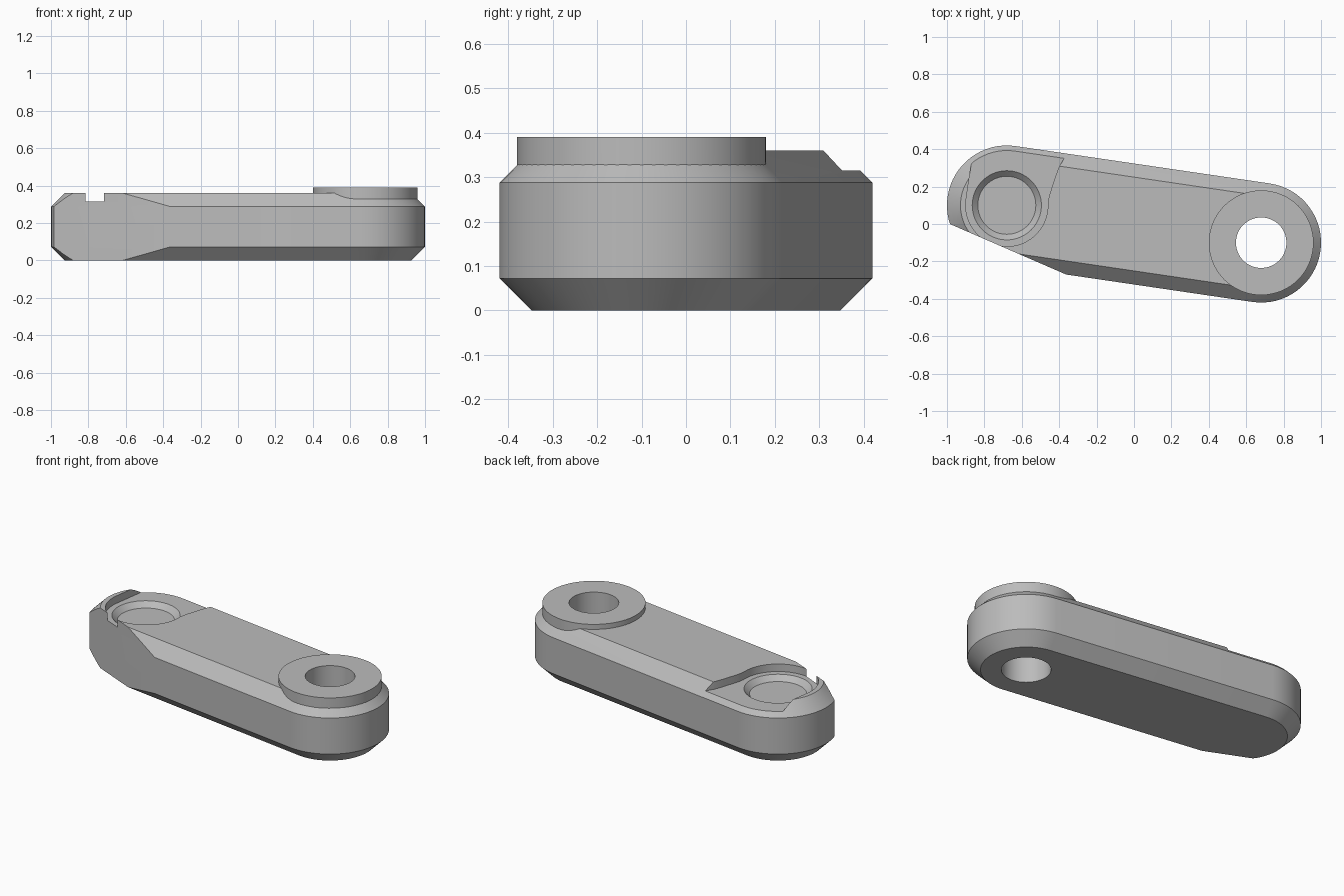
import bpy, bmesh, math
from mathutils import Vector

old = bpy.data.objects.get("Cube")
if old:
    bpy.data.objects.remove(old, do_unlink=True)

A, B = Vector((-0.68, 0.10)), Vector((0.68, -0.10))
R, CH, TOP = 0.32, 0.072, 0.36
TILT = math.atan2(B.y - A.y, B.x - A.x)

grey = bpy.data.materials.new("plain grey")
grey.use_nodes = True
grey.diffuse_color = (0.5, 0.5, 0.5, 1)
grey.node_tree.nodes["Principled BSDF"].inputs["Base Color"].default_value = (0.5, 0.5, 0.5, 1)


def arc(c, r, start, end, n):
    return [Vector((c.x + r * math.cos(t), c.y + r * math.sin(t)))
            for t in (start + (end - start) * i / n for i in range(n + 1))]


def circle(c, r, n=64):
    return arc(c, r, 0, math.tau, n)[:-1]


def stadium(r):
    q = math.pi / 2
    return arc(B, r, TILT - q, TILT + q, 32) + arc(A, r, TILT + q, TILT + 3 * q, 32)


def loft(name, layers, cut=None):
    """Join stacked outlines of equal point count, given as (outline, height)."""
    bm = bmesh.new()
    rings = [[bm.verts.new((p.x, p.y, z)) for p in pts] for pts, z in layers]
    bm.faces.new(rings[0][::-1])
    bm.faces.new(rings[-1])
    for lo, hi in zip(rings, rings[1:]):
        for i in range(len(lo)):
            j = (i + 1) % len(lo)
            bm.faces.new((lo[i], lo[j], hi[j], hi[i]))
    if cut:
        geom = bm.verts[:] + bm.edges[:] + bm.faces[:]
        res = bmesh.ops.bisect_plane(bm, geom=geom, plane_co=cut[0], plane_no=cut[1],
                                     clear_outer=True)
        edges = [e for e in res["geom_cut"] if isinstance(e, bmesh.types.BMEdge)]
        bmesh.ops.contextual_create(bm, geom=edges)
    bmesh.ops.recalc_face_normals(bm, faces=bm.faces[:])
    mesh = bpy.data.meshes.new(name)
    bm.to_mesh(mesh)
    bm.free()
    mesh.materials.append(grey)
    ob = bpy.data.objects.new(name, mesh)
    bpy.context.collection.objects.link(ob)
    return ob


def combine(target, tool, operation):
    mod = target.modifiers.new(tool.name, "BOOLEAN")
    mod.operation, mod.solver, mod.object = operation, "EXACT", tool
    bpy.context.view_layer.objects.active = target
    bpy.ops.object.modifier_apply(modifier=mod.name)
    bpy.data.objects.remove(tool, do_unlink=True)


# Chamfered arm with one corner sliced off
p, q = Vector((-0.985, 0, 0)), Vector((-0.37, -0.267, 0))
d = q - p
arm = loft("link_arm", [(stadium(R - CH), 0), (stadium(R), CH),
                        (stadium(R), TOP - CH), (stadium(R - CH), TOP)],
           cut=(p, Vector((d.y, -d.x, 0)).normalized()))

# Raised boss and through hole
combine(arm, loft("boss", [(circle(B, 0.28), 0.2), (circle(B, 0.28), 0.39)]), "UNION")
combine(arm, loft("pivot_hole", [(circle(B, 0.135), -0.1), (circle(B, 0.135), 0.5)]), "DIFFERENCE")

# Shallow open pocket: round at one side, flaring out at the other
along = Vector((-math.sin(TILT), math.cos(TILT)))
outline = arc(A, 0.22, TILT + math.pi, TILT + math.tau + 0.2, 40)
outline += [Vector(v) for v in ((-0.454, 0.15), (-0.441, 0.19), (-0.422, 0.25),
                                (-0.401, 0.305), (-0.37, 0.357), (-0.3, 0.48))]
outline.append(outline[0] + along * 0.45)
combine(arm, loft("pocket", [(outline, 0.315), (outline, 0.5)]), "DIFFERENCE")

# Conical seat in the pocket floor
combine(arm, loft("seat", [(circle(A, 0.155), 0.285), (circle(A, 0.185), 0.315),
                           (circle(A, 0.185), 0.34)]), "DIFFERENCE")

bpy.ops.object.select_all(action="DESELECT")
arm.select_set(True)
bpy.context.view_layer.objects.active = arm
bpy.ops.object.shade_smooth_by_angle(angle=math.radians(30))
